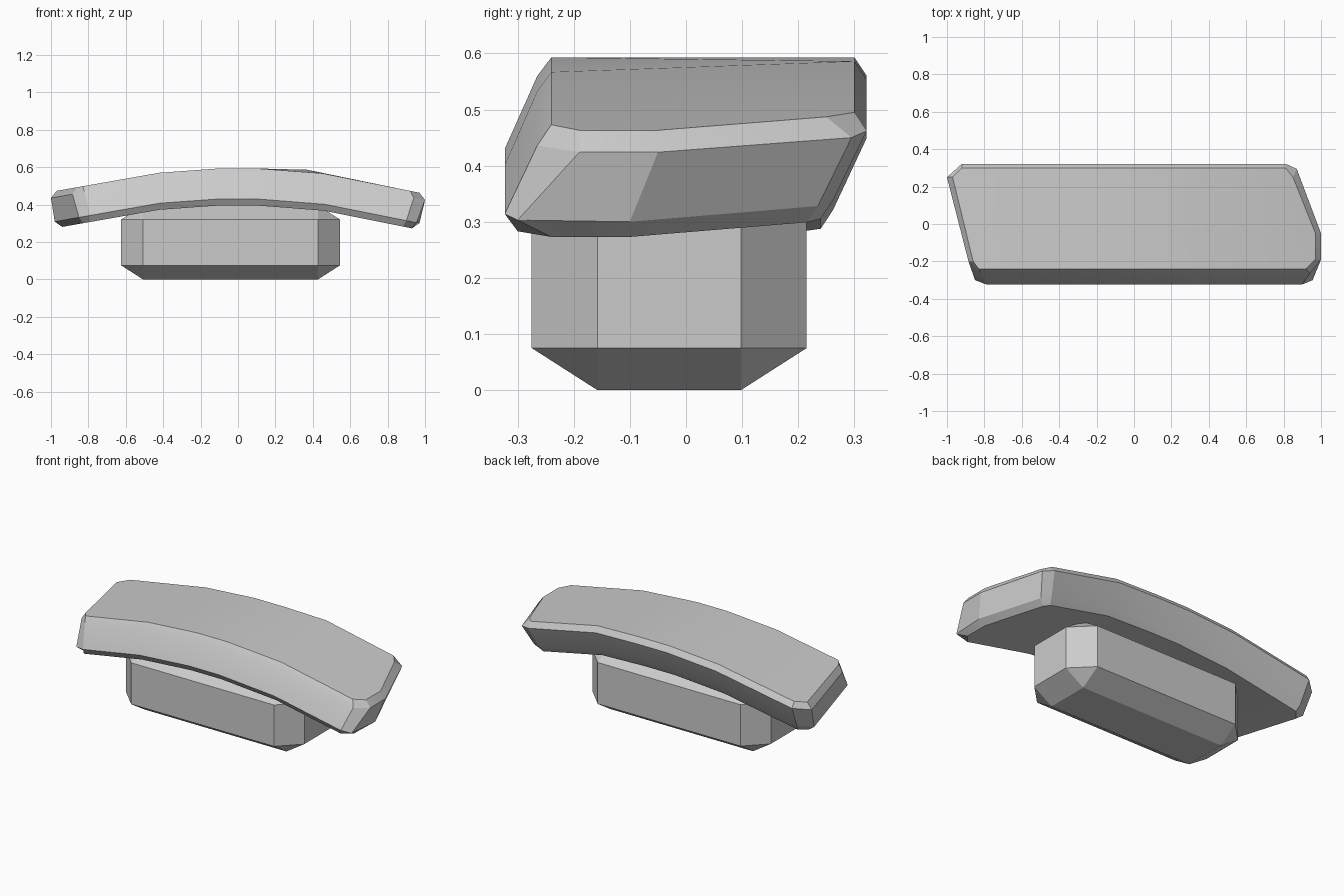
import bpy, bmesh
from mathutils import Matrix, Vector

if "Cube" in bpy.data.objects:
    bpy.data.objects.remove(bpy.data.objects["Cube"], do_unlink=True)

grey = bpy.data.materials.new("light_grey")
grey.use_nodes = True
grey.diffuse_color = (0.6, 0.6, 0.6, 1)
grey.node_tree.nodes["Principled BSDF"].inputs["Base Color"].default_value = (0.6, 0.6, 0.6, 1)


def finish(bm, name, smooth=None):
    bmesh.ops.recalc_face_normals(bm, faces=bm.faces)
    mesh = bpy.data.meshes.new(name)
    bm.to_mesh(mesh)
    bm.free()
    obj = bpy.data.objects.new(name, mesh)
    bpy.context.collection.objects.link(obj)
    mesh.materials.append(grey)
    if smooth:
        bpy.ops.object.select_all(action="DESELECT")
        obj.select_set(True)
        bpy.context.view_layer.objects.active = obj
        bpy.ops.object.shade_smooth_by_angle(angle=smooth)
    return obj


# Base block: a box with every edge chamfered, squashed in height
CHAMFER, SQUASH = 0.117, 0.64
bm = bmesh.new()
bmesh.ops.create_cube(bm, size=1)
bmesh.ops.scale(bm, vec=(1.17, 0.49, 0.395 / SQUASH), verts=bm.verts)
bmesh.ops.bevel(bm, geom=list(bm.edges), offset=CHAMFER, segments=1,
                affect="EDGES", clamp_overlap=False)
bmesh.ops.scale(bm, vec=(1, 1, SQUASH), verts=bm.verts)
bmesh.ops.translate(bm, vec=(-0.04, -0.03, 0.1975), verts=bm.verts)
finish(bm, "base_block")

# Arched slab: plan outlines from the underside to the top
LEVELS = [
    (0.395, [(-.80, -.30), (.88, -.30), (.93, -.24), (.93, -.10), (.80, .215),
             (.77, .24), (-.90, .24), (-.94, .19), (-.83, -.26)]),
    (0.43, [(-.79, -.323), (.90, -.323), (.955, -.30), (.97, -.10), (.83, .235),
            (.78, .262), (-.91, .262), (-.98, .20), (-.85, -.30)]),
    (0.56, [(-.82, -.265), (.94, -.265), (1.0, -.19), (1.0, -.05), (.87, .295),
            (.81, .322), (-.92, .322), (-1.0, .25), (-.885, -.20)]),
    (0.593, [(-.83, -.24), (.92, -.24), (.97, -.19), (.97, -.05), (.85, .25),
             (.81, .30), (-.92, .30), (-.97, .25), (-.86, -.20)]),
]
# Height drop along the arch
ARCH = [(-1, .125), (-.42, .023), (-.1, 0), (.1, 0), (.37, .007), (.45, .026), (1, .136)]


def drop(x):
    for (x0, d0), (x1, d1) in zip(ARCH, ARCH[1:]):
        if x <= x1:
            return d0 + (d1 - d0) * (x - x0) / (x1 - x0)
    return ARCH[-1][1]


bm = bmesh.new()
rings = [[bm.verts.new((x, y, z)) for x, y in outline] for z, outline in LEVELS]
for low, high in zip(rings, rings[1:]):
    for i in range(len(low)):
        j = (i + 1) % len(low)
        bm.faces.new((low[i], low[j], high[j], high[i]))
bm.faces.new(rings[0][::-1])
bm.faces.new(rings[-1])
# Cut across the slab, then bend it down at both ends
for x, slant in ((-.42, 0), (-.1, 0), (.1, 0), (.415, .15)):
    bmesh.ops.bisect_plane(bm, geom=bm.verts[:] + bm.edges[:] + bm.faces[:],
                           plane_co=(x, 0, 0), plane_no=(1, slant, 0))
for v in bm.verts:
    v.co.z -= drop(v.co.x)
finish(bm, "arched_slab", smooth=0.35)
